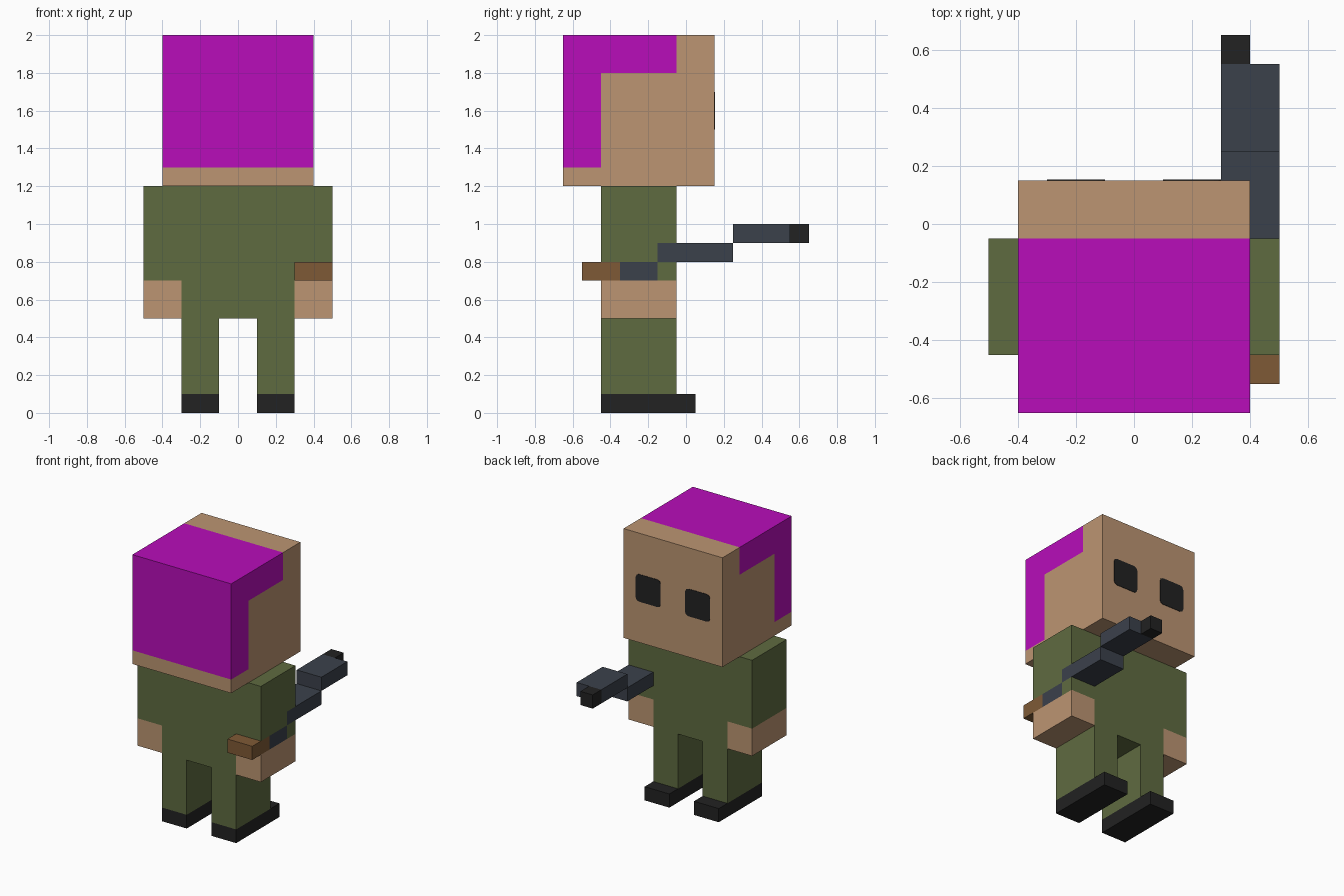
import bpy
import bmesh
from mathutils import Vector

cube = bpy.data.objects.get("Cube")
if cube:
    bpy.data.objects.remove(cube, do_unlink=True)


def material(name, hex_code):
    """Flat material from an sRGB hex code, stored as linear values."""
    srgb = [int(hex_code[i:i + 2], 16) / 255 for i in (0, 2, 4)]
    colour = [((c + 0.055) / 1.055) ** 2.4 if c > 0.04 else c / 12.92 for c in srgb] + [1]
    mat = bpy.data.materials.new(name)
    mat.use_nodes = True
    mat.diffuse_color = colour
    bsdf = mat.node_tree.nodes["Principled BSDF"]
    bsdf.inputs["Base Color"].default_value = colour
    bsdf.inputs["Roughness"].default_value = 1
    return mat


SKIN = material("skin", "BC9572")
HAIR = material("magenta_hair", "B80DBA")
CLOTH = material("olive_cloth", "5F6B40")
BLACK = material("black", "222222")
METAL = material("gunmetal", "3B414B")
WOOD = material("brown_wood", "7F5A36")


def box(name, x, y, z, mats, cuts=(), rule=None, chamfer=0):
    """Box between ranges; cuts are (axis, position) planes, rule paints faces."""
    bm = bmesh.new()
    bmesh.ops.create_cube(bm, size=1)
    for v in bm.verts:
        v.co = Vector(r[0] + (c + 0.5) * (r[1] - r[0]) for c, r in zip(v.co, (x, y, z)))
    if chamfer:
        edges = [e for e in bm.edges if abs(e.verts[0].co.y - e.verts[1].co.y) > 0.001]
        bmesh.ops.bevel(bm, geom=edges, offset=chamfer, segments=2, profile=0.5,
                        affect='EDGES')
    for axis, position in cuts:
        normal = Vector((0, 0, 0))
        normal[axis] = 1
        bmesh.ops.bisect_plane(bm, geom=bm.verts[:] + bm.edges[:] + bm.faces[:],
                               plane_co=normal * position, plane_no=normal)
    bm.normal_update()
    if rule:
        for f in bm.faces:
            f.material_index = rule(f.calc_center_median(), f.normal)
    mesh = bpy.data.meshes.new(name)
    bm.to_mesh(mesh)
    bm.free()
    for mat in mats:
        mesh.materials.append(mat)
    obj = bpy.data.objects.new(name, mesh)
    bpy.context.collection.objects.link(obj)
    return obj


Y, Z = 1, 2
DEPTH = (-0.45, -0.05)


# Head with painted hair
def hair_rule(c, n):
    if n.z < -0.5 or n.y > 0.5:
        return 0
    crown = c.z > 1.8 and c.y < -0.05
    nape = c.y < -0.45 and c.z > 1.3
    return int(crown or nape)


box("head", (-0.4, 0.4), (-0.65, 0.15), (1.2, 2), [SKIN, HAIR],
    [(Y, -0.45), (Y, -0.05), (Z, 1.3), (Z, 1.8)], hair_rule)

# Torso
box("torso", (-0.3, 0.3), DEPTH, (0.5, 1.2), [CLOTH])


# Arms with bare hands; the armed side has the weapon set flush into the sleeve
def sleeve_rule(c, n):
    return int(c.z < 0.7)


def armed_sleeve_rule(c, n):
    if c.z < 0.7:
        return 1
    if c.z < 0.8 and c.y < -0.15:
        return 3 if c.y < -0.35 else 2
    if 0.8 < c.z < 0.9 and c.y > -0.15:
        return 2
    return 0


box("right_arm", (-0.5, -0.3), DEPTH, (0.5, 1.2), [CLOTH, SKIN], [(Z, 0.7)], sleeve_rule)
box("left_arm", (0.3, 0.5), DEPTH, (0.5, 1.2), [CLOTH, SKIN, METAL, WOOD],
    [(Y, -0.35), (Y, -0.15), (Z, 0.7), (Z, 0.8), (Z, 0.9)], armed_sleeve_rule)

# Legs, shoes and eyes on both sides
for side, s in (("right", -1), ("left", 1)):
    across = sorted((s * 0.1, s * 0.3))
    box(side + "_leg", across, DEPTH, (0.1, 0.5), [CLOTH])
    box(side + "_shoe", across, (-0.45, 0.05), (0, 0.1), [BLACK])
    box(side + "_eye", across, (0.148, 0.153), (1.5, 1.7), [BLACK], chamfer=0.025)

# Weapon parts outside the arm
GRIP = (0.3, 0.5)
box("weapon_stock", GRIP, (-0.55, -0.45), (0.7, 0.8), [WOOD])
box("weapon_receiver", GRIP, (-0.05, 0.25), (0.8, 0.9), [METAL])
box("weapon_barrel", GRIP, (0.25, 0.55), (0.9, 1), [METAL])
box("weapon_muzzle", (0.3, 0.4), (0.55, 0.65), (0.9, 1), [BLACK])
